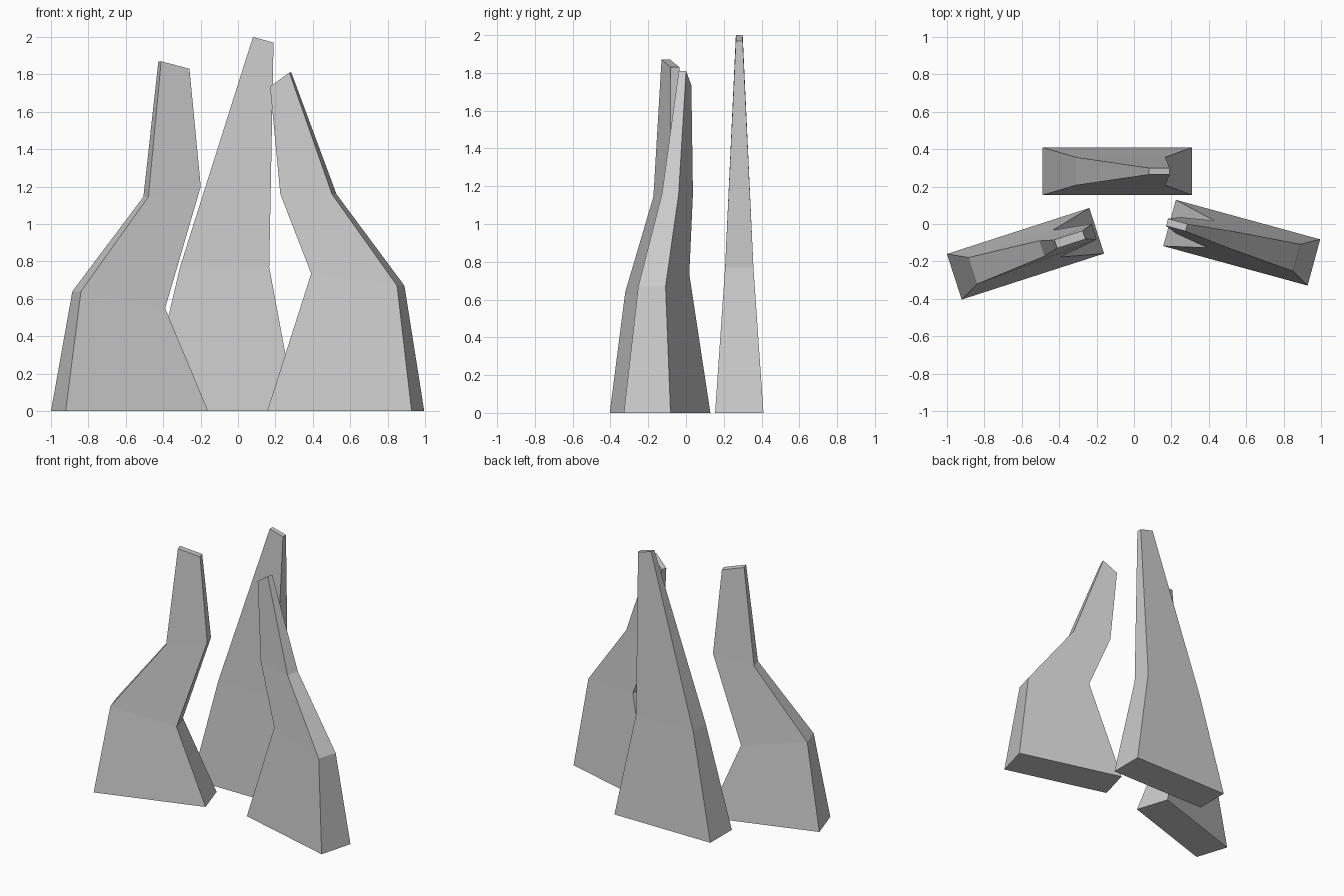
import bpy, bmesh, math

if "Cube" in bpy.data.objects:
    bpy.data.objects.remove(bpy.data.objects["Cube"])


def slab(name, center, angle, levels):
    """Tapered standing slab; each level is (left u, left z, right u, right z, half thickness)."""
    bm = bmesh.new()
    rings = []
    for lu, lz, ru, rz, t in levels:
        rings.append([bm.verts.new(p) for p in
                      ((lu, -t, lz), (ru, -t, rz), (ru, t, rz), (lu, t, lz))])
    for a, b in zip(rings, rings[1:]):
        for i in range(4):
            j = (i + 1) % 4
            bm.faces.new((a[i], a[j], b[j], b[i]))
    bm.faces.new(rings[0][::-1])
    bm.faces.new(rings[-1])
    bmesh.ops.recalc_face_normals(bm, faces=bm.faces)
    mesh = bpy.data.meshes.new(name)
    bm.to_mesh(mesh)
    bm.free()
    obj = bpy.data.objects.new(name, mesh)
    obj.location = (center[0], center[1], 0)
    obj.rotation_euler.z = math.radians(angle)
    bpy.context.collection.objects.link(obj)
    return obj


# All three shards share the same rectangular footprint
base = (-0.40, 0, 0.40, 0, 0.128)

# Tall shard at the back
slab("back_shard", (-0.09, 0.282), 0, [
    base,
    (-0.22, 0.77, 0.257, 0.77, 0.075),
    (0.17, 2.0, 0.28, 1.97, 0.018)])

# Bent shard at the front left
slab("left_shard", (-0.58, -0.159), 17.9, [
    base,
    (-0.297, 0.64, 0.176, 0.55, 0.075),
    (0.092, 1.145, 0.386, 1.20, 0.044),
    (0.17, 1.87, 0.329, 1.83, 0.024)])

# Bent shard at the front right
slab("right_shard", (0.576, -0.10), -15.3, [
    base,
    (-0.171, 0.735, 0.305, 0.67, 0.075),
    (-0.35, 1.16, -0.064, 1.16, 0.046),
    (-0.414, 1.735, -0.307, 1.81, 0.02)])
